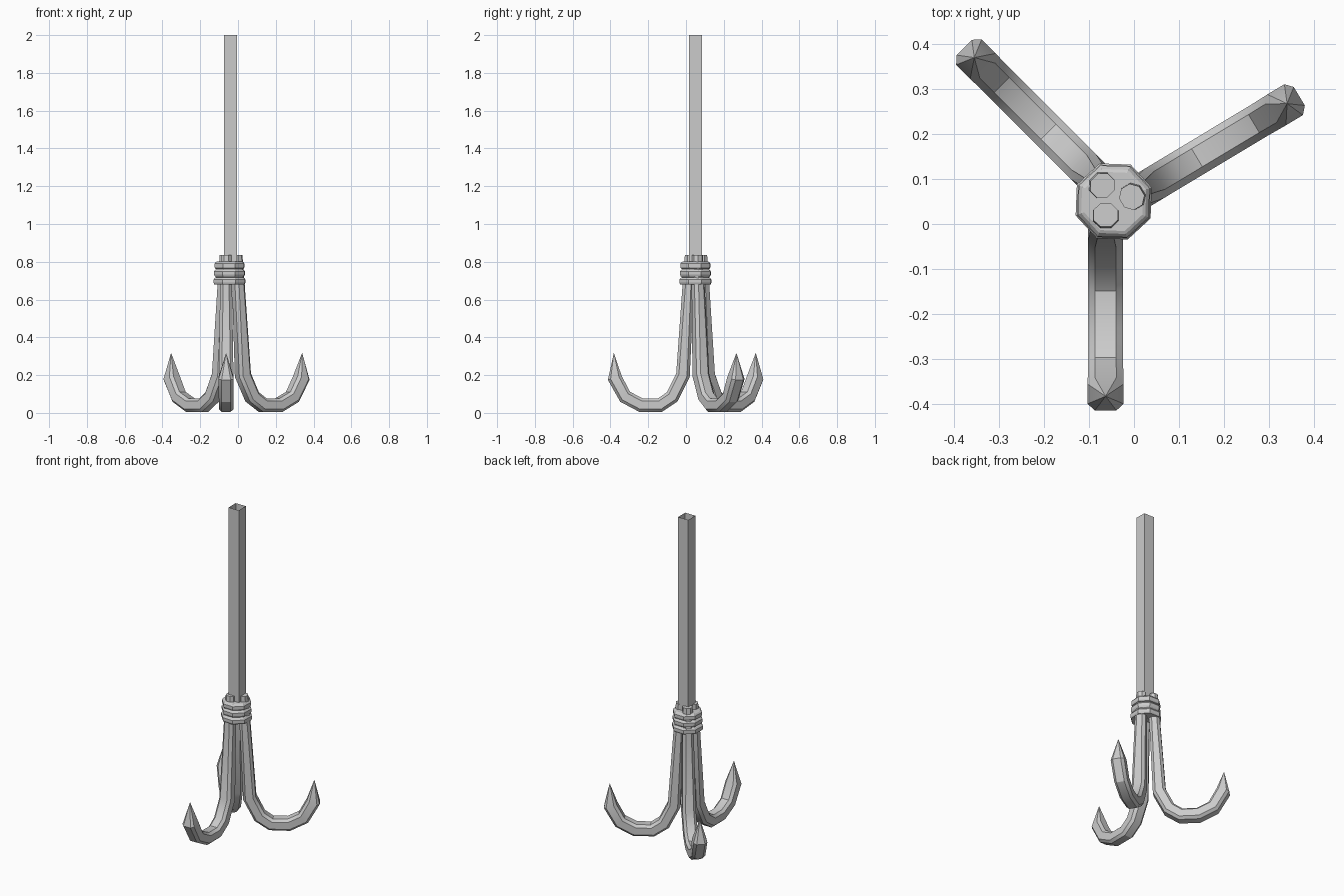
import bpy, bmesh
from math import sin, cos, pi, radians
from mathutils import Vector

cube = bpy.data.objects.get("Cube")
if cube:
    bpy.data.objects.remove(cube)

steel = bpy.data.materials.new("grey steel")
steel.use_nodes = True
steel.diffuse_color = (0.6, 0.6, 0.6, 1)
steel.node_tree.nodes["Principled BSDF"].inputs["Base Color"].default_value = (0.6, 0.6, 0.6, 1)


def loft(name, rings, cap_start=True, cap_end=True, smooth=False):
    """Skin a list of equally sized point rings; a one-point last ring makes a tip."""
    bm = bmesh.new()
    loops = [[bm.verts.new(p) for p in ring] for ring in rings]
    n = len(loops[0])
    for a, b in zip(loops, loops[1:]):
        for i in range(n):
            j = (i + 1) % n
            if len(b) == 1:
                bm.faces.new((a[i], a[j], b[0]))
            else:
                bm.faces.new((a[i], a[j], b[j], b[i]))
    if cap_start:
        bm.faces.new(loops[0][::-1])
    if cap_end and len(loops[-1]) > 2:
        bm.faces.new(loops[-1])
    bmesh.ops.recalc_face_normals(bm, faces=bm.faces)
    mesh = bpy.data.meshes.new(name)
    bm.to_mesh(mesh)
    bm.free()
    mesh.materials.append(steel)
    obj = bpy.data.objects.new(name, mesh)
    bpy.context.collection.objects.link(obj)
    if smooth:
        bpy.ops.object.select_all(action='DESELECT')
        obj.select_set(True)
        bpy.context.view_layer.objects.active = obj
        bpy.ops.object.shade_smooth_by_angle(angle=radians(30))
    return obj


CX, CY = -0.045, 0.05

# Shaft: thin square tube, open at both ends
h = 0.035
corners = [(-h, -h), (h, -h), (h, h), (-h, h)]
loft("shaft", [[(x - 0.04, y + CY, z) for x, y in corners] for z in (0.79, 2.0)],
     cap_start=False, cap_end=False)

# Binding: three stacked octagonal bands
profile = [(0.076, 0.68)]
for z, r in ((0.68, 0.09), (0.723, 0.087), (0.764, 0.085)):
    profile += [(r - 0.004, z), (r, z + 0.009), (r, z + 0.026), (r - 0.008, z + 0.035),
                (r - 0.015, z + 0.038)]
loft("binding", [[(CX + r * cos(pi / 8 + k * pi / 4 - 0.04),
                   CY + r * sin(pi / 8 + k * pi / 4 - 0.04), z) for k in range(8)]
                 for r, z in profile])

# Hook centre line: (reach, height, half thickness, flat share of a side)
path = [(0.0, 0.835, 0.026, 0.42), (0.008, 0.68, 0.030, 0.48), (0.036, 0.2, 0.037, 0.6),
        (0.093, 0.085, 0.037, 0.6), (0.158, 0.041, 0.037, 0.6), (0.258, 0.041, 0.037, 0.6),
        (0.342, 0.085, 0.037, 0.6), (0.397, 0.185, 0.038, 0.6), (0.402, 0.318, 0, 0)]


def hook(name, x, y, angle):
    out = Vector((cos(angle), sin(angle), 0))
    side = Vector((-sin(angle), cos(angle), 0))
    points = [Vector((x, y, z)) + out * r for r, z, _, _ in path]
    rings = []
    for i, p in enumerate(points[:-1]):
        w, f = path[i][2], path[i][3]
        ahead = (points[i + 1] - p).normalized()
        behind = (p - points[i - 1]).normalized() if i else Vector((0, 0, -1))
        tangent = (ahead + behind).normalized()
        normal = tangent.cross(side)
        octagon = [(1, -f), (1, f), (f, 1), (-f, 1), (-1, f), (-1, -f), (-f, -1), (f, -1)]
        rings.append([p + side * (a * w * 1.05) + normal * (b * w) for a, b in octagon])
    rings.append([points[-1]])
    loft(name, rings, smooth=True)


hook("front_hook", -0.063, 0.02, radians(-90))
hook("left_hook", -0.005, 0.06, radians(31))
hook("right_hook", -0.07, 0.085, radians(135))
